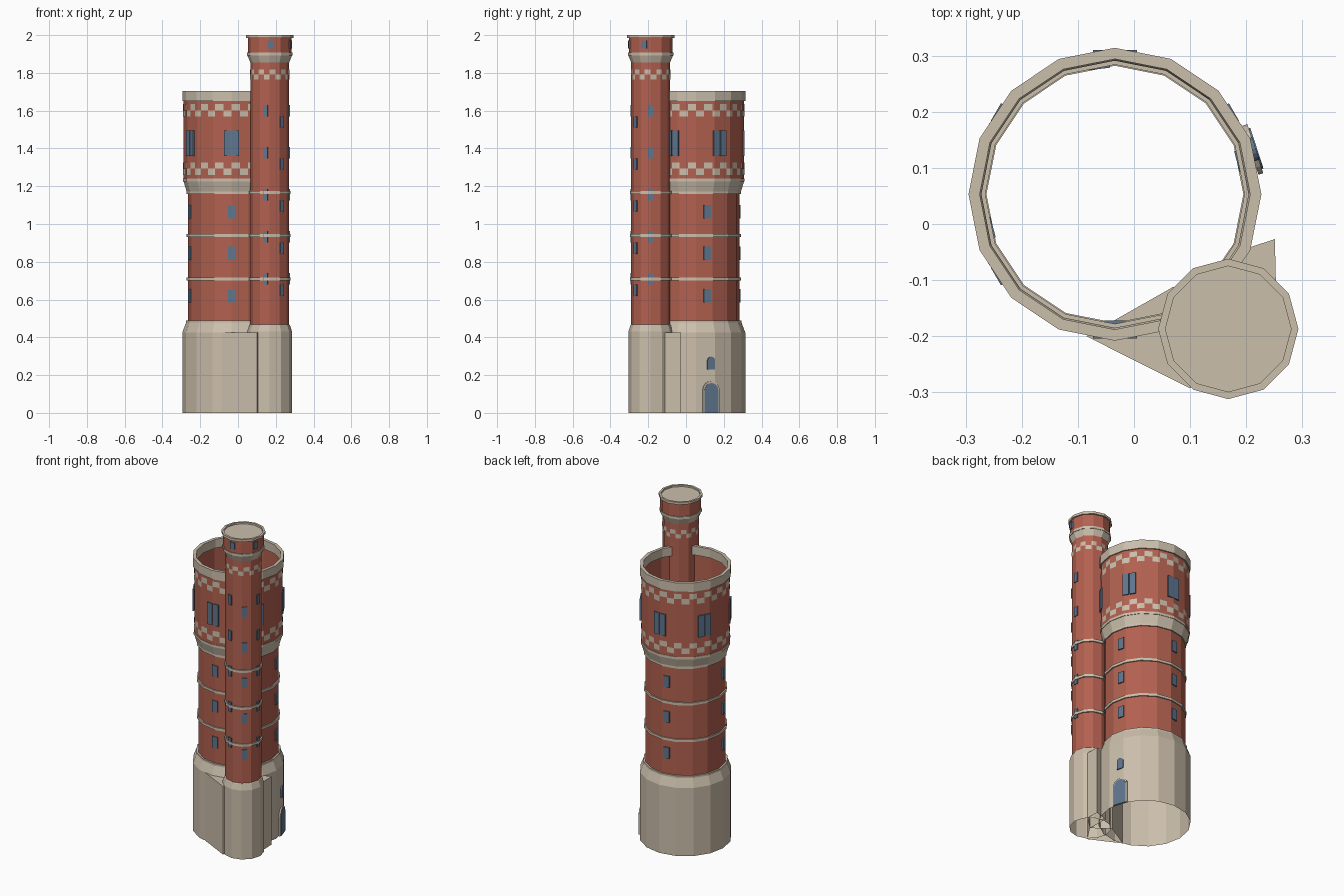
import bpy
import bmesh
from math import sin, cos, pi, radians, floor
from mathutils import Vector

cube = bpy.data.objects.get("Cube")
if cube:
    bpy.data.objects.remove(cube, do_unlink=True)


def material(name, rgb):
    m = bpy.data.materials.new(name)
    m.use_nodes = True
    m.diffuse_color = (*rgb, 1)
    m.node_tree.nodes["Principled BSDF"].inputs["Base Color"].default_value = (*rgb, 1)
    return m


STONE = material("pale stone", (0.60, 0.52, 0.41))
BRICK = material("red brick", (0.45, 0.12, 0.08))
GLASS = material("blue grey glass", (0.115, 0.18, 0.27))

TOWER = (Vector((-0.034, 0.053, 0)), 16)    # centre, number of sides
TURRET = (Vector((0.168, -0.187, 0)), 12)


def finish(name, bm, mat, recalc=False):
    if recalc:
        bmesh.ops.recalc_face_normals(bm, faces=bm.faces)
    mesh = bpy.data.meshes.new(name)
    bm.to_mesh(mesh)
    bm.free()
    mesh.materials.append(mat)
    ob = bpy.data.objects.new(name, mesh)
    bpy.context.collection.objects.link(ob)
    return ob


def lathe(name, body, profile, mat, cap=False):
    """Revolve a (radius, height) profile, listed bottom to top on the outside."""
    centre, n = body
    bm = bmesh.new()
    rings = [[bm.verts.new(centre + Vector((r * cos(2 * pi * i / n), r * sin(2 * pi * i / n), z)))
              for i in range(n)] for r, z in profile]
    for low, high in zip(rings, rings[1:]):
        for i in range(n):
            j = (i + 1) % n
            bm.faces.new((low[i], low[j], high[j], high[i]))
    if cap:
        bm.faces.new(rings[-1])
    return finish(name, bm, mat)


def band(name, body, r, z, height=0.016, out=0.007):
    lathe(name, body, [(r - 0.002, z), (r + out, z), (r + out, z + height), (r - 0.002, z + height)], STONE)


def on_side(body, r, a):
    """Point on the polygonal wall at angle a (radians)."""
    centre, n = body
    step = 2 * pi / n
    mid = (floor(a / step + 1e-6) + 0.5) * step
    d = r * cos(step / 2) / cos(a - mid)
    return centre + Vector((d * cos(a), d * sin(a), 0))


def checker(name, body, r, z, row, slots):
    """Two staggered rows of stone blocks that follow the wall facets."""
    step, facet = 2 * pi / slots, 2 * pi / body[1]
    bm = bmesh.new()
    for k in range(slots):
        bottom = z + row * (k % 2)
        a0, a1 = k * step, (k + 1) * step
        corners = [i * facet for i in range(body[1]) if a0 + 0.001 < i * facet < a1 - 0.001]
        cuts = [a0] + corners + [a1]
        pts = [on_side(body, r + 0.002, a) for a in cuts]
        low = [bm.verts.new(p + Vector((0, 0, bottom))) for p in pts]
        high = [bm.verts.new(p + Vector((0, 0, bottom + row))) for p in pts]
        for i in range(len(pts) - 1):
            bm.faces.new((low[i], low[i + 1], high[i + 1], high[i]))
    finish(name, bm, STONE)


def plate(name, body, r, angle, z, w, h, mat, shift=0, arched=False):
    """Thin flat plate on the wall, with an optional round head."""
    a = radians(angle)
    out, side = Vector((cos(a), sin(a), 0)), Vector((-sin(a), cos(a), 0))
    outline = [(-w / 2, z), (w / 2, z)]
    if arched:
        outline += [(w / 2 * cos(t * pi / 8), z + h - w / 2 + w / 2 * sin(t * pi / 8)) for t in range(9)]
    else:
        outline += [(w / 2, z + h), (-w / 2, z + h)]
    bm = bmesh.new()
    base = body[0] + out * (r - 0.006)
    face = bm.faces.new([bm.verts.new(base + side * (u + shift) + Vector((0, 0, v))) for u, v in outline])
    new = bmesh.ops.extrude_face_region(bm, geom=[face])["geom"]
    bmesh.ops.translate(bm, vec=out * 0.009, verts=[v for v in new if isinstance(v, bmesh.types.BMVert)])
    finish(name, bm, mat, True)


def prism(name, outline, top):
    """Upright block with an open bottom."""
    bm = bmesh.new()
    low = [bm.verts.new((x, y, 0)) for x, y in outline]
    high = [bm.verts.new((x, y, top)) for x, y in outline]
    for i in range(len(low)):
        j = (i + 1) % len(low)
        bm.faces.new((low[i], low[j], high[j], high[i]))
    bm.faces.new(high)
    finish(name, bm, STONE, True)


# Main tower
lathe("tower_base", TOWER, [(0.261, 0), (0.261, 0.425), (0.241, 0.478), (0.241, 0.49), (0.231, 0.49)], STONE)
lathe("tower_shaft", TOWER, [(0.231, 0.485), (0.231, 1.17)], BRICK)
lathe("tower_corbel", TOWER, [(0.231, 1.158), (0.238, 1.158), (0.238, 1.172), (0.254, 1.225),
                              (0.257, 1.225), (0.257, 1.24), (0.253, 1.24)], STONE)
lathe("tower_drum", TOWER, [(0.254, 1.235), (0.254, 1.655)], BRICK)
lathe("tower_parapet", TOWER, [(0.241, 1.65), (0.261, 1.65), (0.261, 1.705),
                               (0.241, 1.705), (0.241, 1.65)], STONE)
for z in (0.70, 0.93):
    band("tower_band", TOWER, 0.231, z)
for z in (1.26, 1.568):
    checker("tower_checker", TOWER, 0.254, z, 0.033, 36)

# Stair turret
lathe("turret_base", TURRET, [(0.118, 0), (0.118, 0.43), (0.107, 0.465), (0.102, 0.47)], STONE)
lathe("turret_shaft", TURRET, [(0.103, 0.465), (0.103, 1.865)], BRICK)
lathe("turret_corbel", TURRET, [(0.103, 1.855), (0.118, 1.892), (0.121, 1.892),
                                (0.121, 1.907), (0.114, 1.907)], STONE)
lathe("turret_drum", TURRET, [(0.116, 1.905), (0.116, 1.987)], BRICK)
lathe("turret_cap", TURRET, [(0.115, 1.985), (0.125, 1.985), (0.125, 2.0), (0.112, 2.0), (0.112, 1.99)],
      STONE, cap=True)
for z in (0.70, 0.93, 1.16):
    band("turret_band", TURRET, 0.103, z)
checker("turret_checker", TURRET, 0.103, 1.765, 0.026, 20)

# Stone blocks joining the two bases
prism("front_link_block", [(-0.085, -0.2), (0.1, -0.293), (0.168, -0.187), (0.07, -0.112)], 0.425)
prism("side_link_block", [(0.168, -0.187), (0.253, -0.11), (0.251, -0.027), (0.165, -0.055)], 0.425)

# Paired windows of the drum
for angle in range(30, 390, 60):
    for s in (-1, 1):
        plate("drum_window", TOWER, 0.254, angle, 1.36, 0.036, 0.135, GLASS, shift=0.021 * s)

# Small shaft windows
for z in (0.585, 0.81, 1.03):
    for angle in (15, 97, 195, 270):
        plate("shaft_window", TOWER, 0.231, angle, z, 0.038, 0.07, GLASS)

# Turret windows, climbing in staggered columns
for level in range(5):
    for angle, z in ((0, 0.68), (308.6, 0.62), (257, 0.68)):
        plate("turret_window", TURRET, 0.103, angle, z + 0.2225 * level, 0.026, 0.06, GLASS)
for angle in (273, 342):
    plate("turret_top_window", TURRET, 0.116, angle, 1.93, 0.03, 0.042, GLASS)

# Arched door with stone frame, and the window over it
plate("door_frame", TOWER, 0.260, 18, 0, 0.092, 0.168, STONE, arched=True)
plate("door", TOWER, 0.263, 18, 0, 0.076, 0.158, GLASS, arched=True)
plate("base_window", TOWER, 0.261, 18, 0.23, 0.042, 0.068, GLASS, arched=True)
